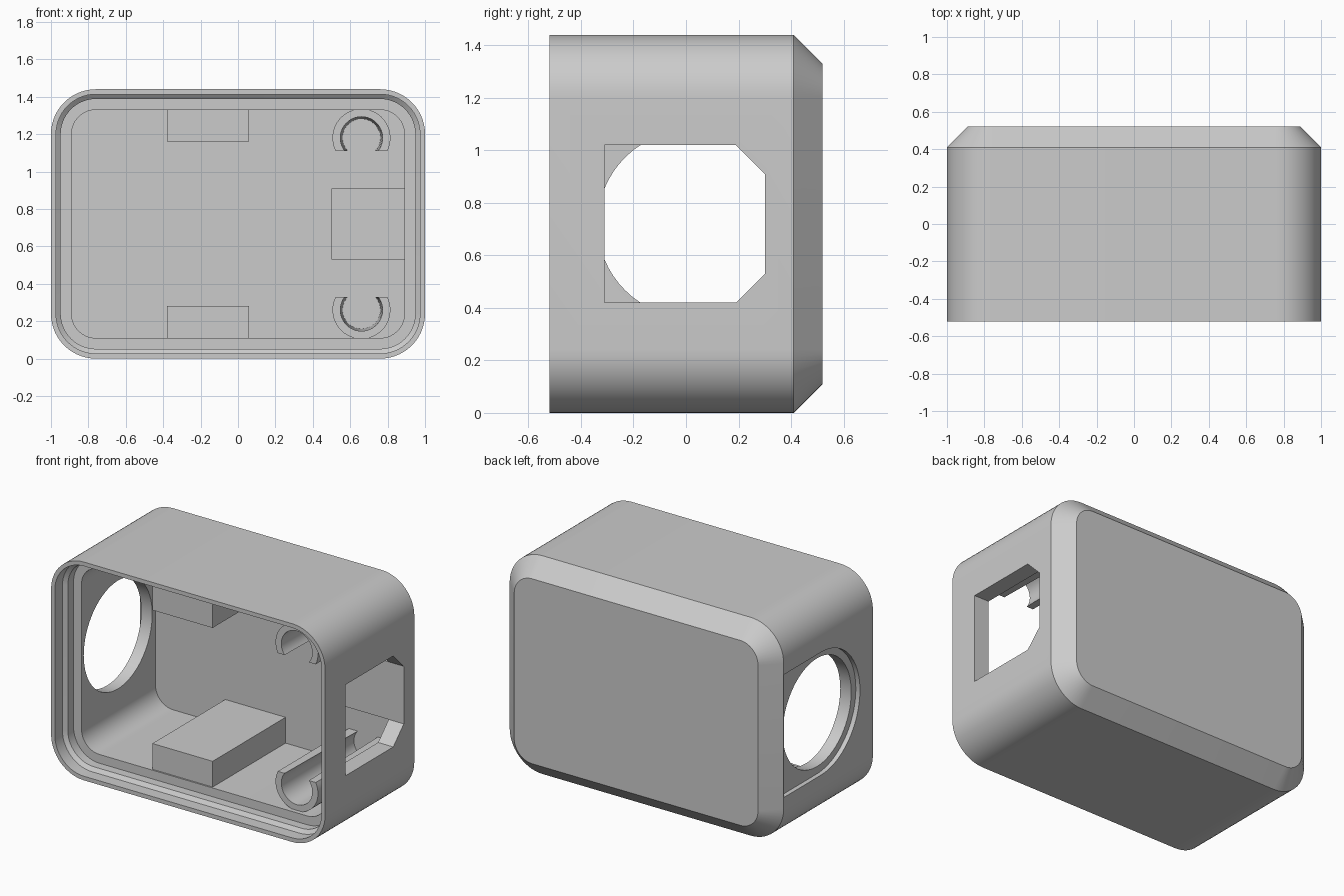
import bpy, bmesh, math

if "Cube" in bpy.data.objects:
    bpy.data.objects.remove(bpy.data.objects["Cube"])

grey = bpy.data.materials.new("light grey plastic")
grey.diffuse_color = (0.6, 0.6, 0.6, 1)
grey.use_nodes = True
grey.node_tree.nodes["Principled BSDF"].inputs["Base Color"].default_value = grey.diffuse_color

HEIGHT, RADIUS, FRONT, BACK = 1.44, 0.24, -0.52, 0.52
WALL = 0.11


def loft(name, rings):
    """Solid made by joining equal-length rings of points, capped at both ends."""
    bm = bmesh.new()
    loops = [[bm.verts.new(p) for p in ring] for ring in rings]
    for a, b in zip(loops, loops[1:]):
        for i in range(len(a)):
            j = (i + 1) % len(a)
            bm.faces.new((a[i], a[j], b[j], b[i]))
    bm.faces.new(loops[0])
    bm.faces.new(loops[-1])
    bmesh.ops.recalc_face_normals(bm, faces=bm.faces)
    mesh = bpy.data.meshes.new(name)
    bm.to_mesh(mesh)
    bm.free()
    mesh.materials.append(grey)
    obj = bpy.data.objects.new(name, mesh)
    bpy.context.collection.objects.link(obj)
    return obj


def box(name, x, y, z):
    return loft(name, [[(x[0], v, z[0]), (x[1], v, z[0]),
                        (x[1], v, z[1]), (x[0], v, z[1])] for v in y])


def side_prism(name, x, profile):
    """Profile in (y, z) extruded along x."""
    return loft(name, [[(v, y, z) for y, z in profile] for v in x])


def arc(cx, cy, r, start, end, n):
    return [(cx + r * math.cos(start + (end - start) * i / n),
             cy + r * math.sin(start + (end - start) * i / n)) for i in range(n + 1)]


def rounded_ring(inset, y):
    """Rounded rectangle at depth y, shrunk evenly by inset."""
    r, pts = RADIUS - inset, []
    for k, (sx, sz) in enumerate(((1, 1), (-1, 1), (-1, -1), (1, -1))):
        cx = sx * (1 - RADIUS)
        cz = HEIGHT / 2 + sz * (HEIGHT / 2 - RADIUS)
        pts += arc(cx, cz, r, k * math.pi / 2, (k + 1) * math.pi / 2, 14)
    return [(x, y, z) for x, z in pts]


def smooth(obj):
    bpy.ops.object.select_all(action='DESELECT')
    obj.select_set(True)
    bpy.context.view_layer.objects.active = obj
    bpy.ops.object.shade_smooth_by_angle(angle=math.radians(25))


# Housing: chamfered back, outer wall, stepped front lip, cavity
housing = loft("housing", [rounded_ring(d, y) for d, y in (
    (WALL, BACK), (0, BACK - WALL), (0, FRONT),
    (0.027, FRONT), (0.027, FRONT + 0.08), (0.052, FRONT + 0.10),
    (0.052, FRONT + 0.16), (WALL, FRONT + 0.16), (WALL, BACK - WALL))])

# Openings: round hole with U-shaped shallow recess (left), clipped square (right)
mid = HEIGHT / 2
cutters = [
    side_prism("round_hole_cutter", (-1.2, -0.8),
               arc(0.02, mid, 0.357, 0, 2 * math.pi * 63 / 64, 63)),
    side_prism("recess_cutter", (-1.2, -0.97),
               arc(0.02, mid, 0.405, math.pi / 2, 1.5 * math.pi, 32)
               + [(0.405, mid - 0.405), (0.405, mid + 0.405)]),
    side_prism("side_window_cutter", (0.8, 1.2),
               [(-0.31, 0.42), (0.19, 0.42), (0.30, 0.53),
                (0.30, 0.91), (0.19, 1.02), (-0.31, 1.02)]),
]
bpy.context.view_layer.objects.active = housing
for cutter in cutters:
    mod = housing.modifiers.new(cutter.name, 'BOOLEAN')
    mod.operation = 'DIFFERENCE'
    mod.solver = 'EXACT'
    mod.object = cutter
    bpy.ops.object.modifier_apply(modifier=mod.name)
    bpy.data.objects.remove(cutter)
smooth(housing)

# Support blocks inside, sunk slightly into the walls
box("upper_block", (-0.38, 0.06), (-0.35, 0.43), (1.16, 1.35))
box("lower_block", (-0.38, 0.06), (-0.35, 0.43), (0.09, 0.28))
box("side_block", (0.50, 0.91), (0.30, 0.43), (0.53, 0.91))


# Screw bosses: open C-shaped tubes with a slightly tapered bore
def boss(name, cz, sign):
    def ring(y, bore):
        a = math.asin(0.07 / 0.155)
        b = math.asin(0.07 / bore)
        pts = arc(0, 0, 0.155, -a, math.pi + a, 32) + arc(0, 0, bore, math.pi + b, -b, 32)
        return [(0.66 + x, y, cz + sign * z) for x, z in pts]
    smooth(loft(name, [ring(-0.33, 0.113), ring(0.42, 0.101)]))


boss("upper_boss", 1.18, 1)
boss("lower_boss", 0.26, -1)
